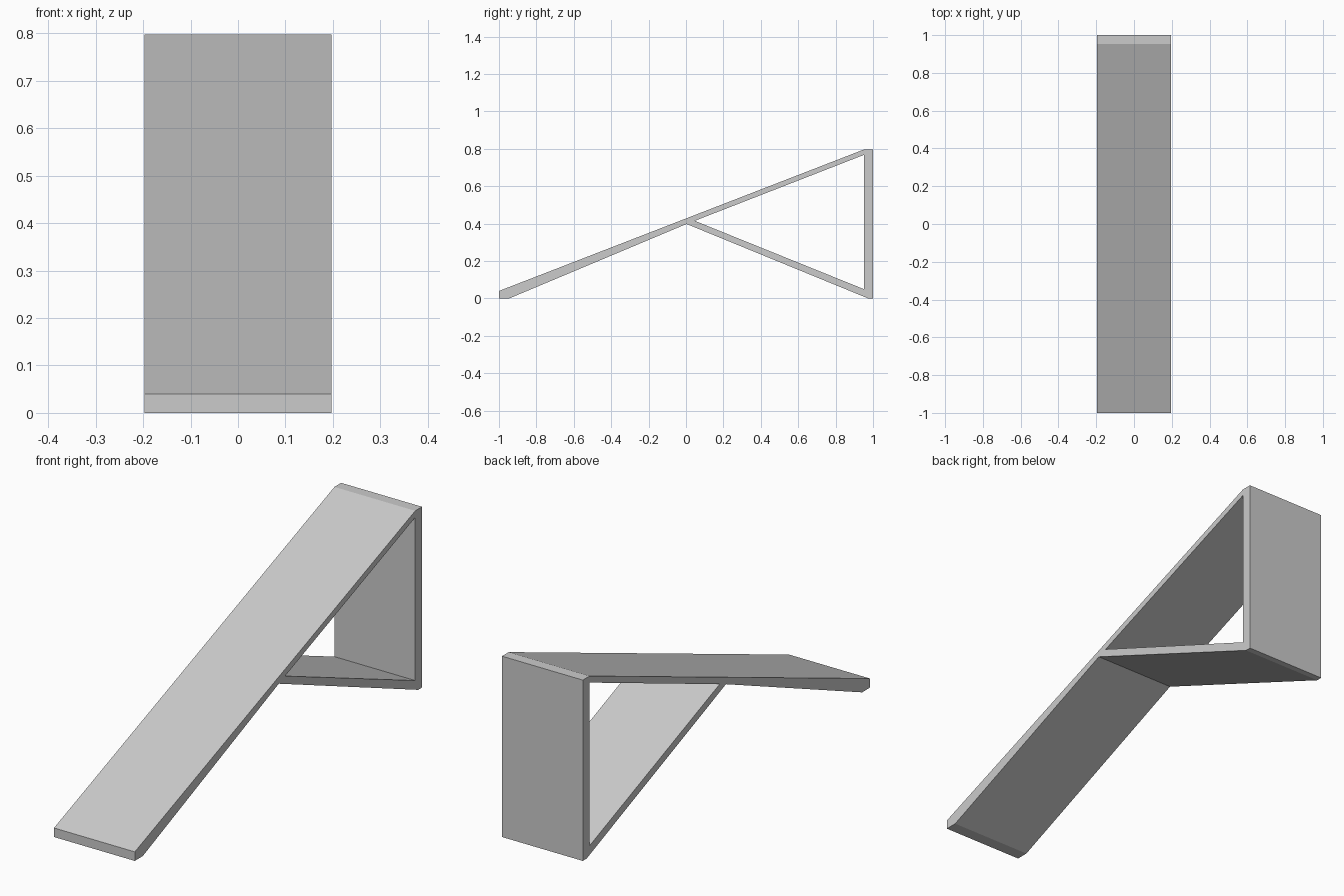
import bpy
import bmesh

cube = bpy.data.objects.get("Cube")
if cube:
    bpy.data.objects.remove(cube, do_unlink=True)

HALF_WIDTH = 0.197

# One plain grey for the whole wedge
grey = bpy.data.materials.new("light grey")
grey.use_nodes = True
colour = (0.6, 0.6, 0.6, 1)
grey.diffuse_color = colour
grey.node_tree.nodes["Principled BSDF"].inputs["Base Color"].default_value = colour

# Side profile corners as (y, z)
corners = {
    "toe_top": (-1, 0.04), "toe": (-1, 0), "toe_heel": (-0.945, 0),
    "joint": (0.003, 0.398), "inner_joint": (0.047, 0.415),
    "inner_top": (0.953, 0.768), "crest": (0.953, 0.797),
    "back_top": (1, 0.797), "back_foot": (1, 0),
    "brace_foot": (0.974, 0), "inner_foot": (0.953, 0.049),
}
# Ramp, brace and upright share corners, so they join without inner walls
boards = [
    "toe_top toe toe_heel joint inner_joint inner_top crest",
    "joint brace_foot inner_foot inner_joint",
    "brace_foot back_foot back_top crest inner_top inner_foot",
]

bm = bmesh.new()
verts = {name: bm.verts.new((-HALF_WIDTH, y, z)) for name, (y, z) in corners.items()}
faces = [bm.faces.new([verts[n] for n in board.split()]) for board in boards]

# Extrude the profile across the width, keeping the first side as a cap
result = bmesh.ops.extrude_face_region(bm, geom=faces, use_keep_orig=True)
moved = [g for g in result["geom"] if isinstance(g, bmesh.types.BMVert)]
bmesh.ops.translate(bm, verts=moved, vec=(2 * HALF_WIDTH, 0, 0))
bmesh.ops.recalc_face_normals(bm, faces=bm.faces)

mesh = bpy.data.meshes.new("braced_ramp")
bm.to_mesh(mesh)
bm.free()
mesh.materials.append(grey)
ramp = bpy.data.objects.new("braced_ramp", mesh)
bpy.context.collection.objects.link(ramp)
